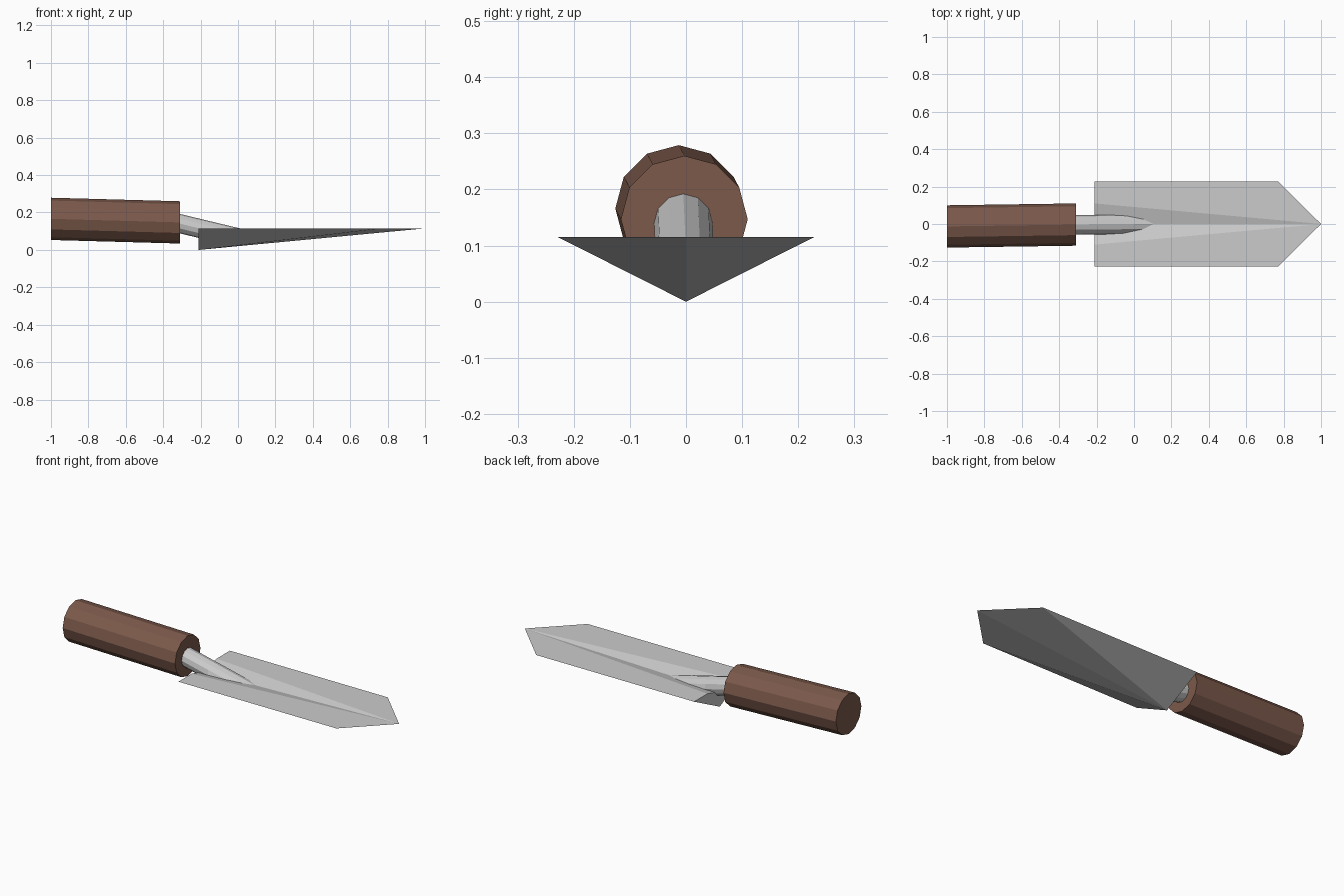
import bpy
from math import sin, cos, pi

if "Cube" in bpy.data.objects:
    bpy.data.objects.remove(bpy.data.objects["Cube"])


def make_object(name, verts, faces, color=None):
    mesh = bpy.data.meshes.new(name)
    mesh.from_pydata(verts, [], faces)
    obj = bpy.data.objects.new(name, mesh)
    bpy.context.collection.objects.link(obj)
    if color:
        mat = bpy.data.materials.new(name + "_paint")
        mat.diffuse_color = color
        mat.use_nodes = True
        mat.node_tree.nodes["Principled BSDF"].inputs["Base Color"].default_value = mat.diffuse_color
        mesh.materials.append(mat)
    return obj


def ring(center, radius, floor=0.0, sides=12):
    """Cross-section facing x; points are kept above the floor height."""
    x, y, z = center
    return [(x, y + radius * cos(2 * pi * i / sides),
             max(floor, z + radius * sin(2 * pi * i / sides))) for i in range(sides)]


def tube(name, rings, color=None):
    n = len(rings[0])
    faces = [tuple(reversed(range(n)))]
    for r in range(len(rings) - 1):
        for i in range(n):
            j = (i + 1) % n
            faces.append((r * n + i, r * n + j, (r + 1) * n + j, (r + 1) * n + i))
    faces.append(tuple(range((len(rings) - 1) * n, len(rings) * n)))
    return make_object(name, [p for r in rings for p in r], faces, color)


# Wooden handle, slightly tilted
tube("handle", [ring((-1.0, -0.013, 0.166), 0.113),
                ring((-0.31, -0.003, 0.147), 0.113)], (0.2, 0.1, 0.07, 1))

# Sloping rod that sinks into the groove of the blade
tube("shank", [ring((-0.33, -0.005, 0.145), 0.052),
               ring((-0.15, -0.003, 0.1015), 0.052),
               ring((0.12, 0.0, 0.037), 0.052, floor=0.055)])

# Blade: keeled underside, flat top with a shallow V groove
TOP, BACK = 0.115, -0.21
blade_points = [
    (1.0, 0, TOP),                              # 0 tip
    (BACK, 0, 0),                               # 1 keel
    (BACK, 0, TOP - 0.03),                      # 2 groove bottom
    (0.77, 0.228, TOP), (0.77, -0.228, TOP),    # 3, 4 shoulders
    (BACK, 0.228, TOP), (BACK, -0.228, TOP),    # 5, 6 back corners
    (BACK, 0.11, TOP), (BACK, -0.11, TOP),      # 7, 8 groove edges
]
blade_faces = []
for s in (0, 1):
    half = [(0, 3 + s, 5 + s, 7 + s), (0, 7 + s, 2),
            (0, 1, 3 + s), (3 + s, 1, 5 + s), (5 + s, 1, 2, 7 + s)]
    blade_faces += [tuple(reversed(f)) for f in half] if s else half
make_object("blade", blade_points, blade_faces)
